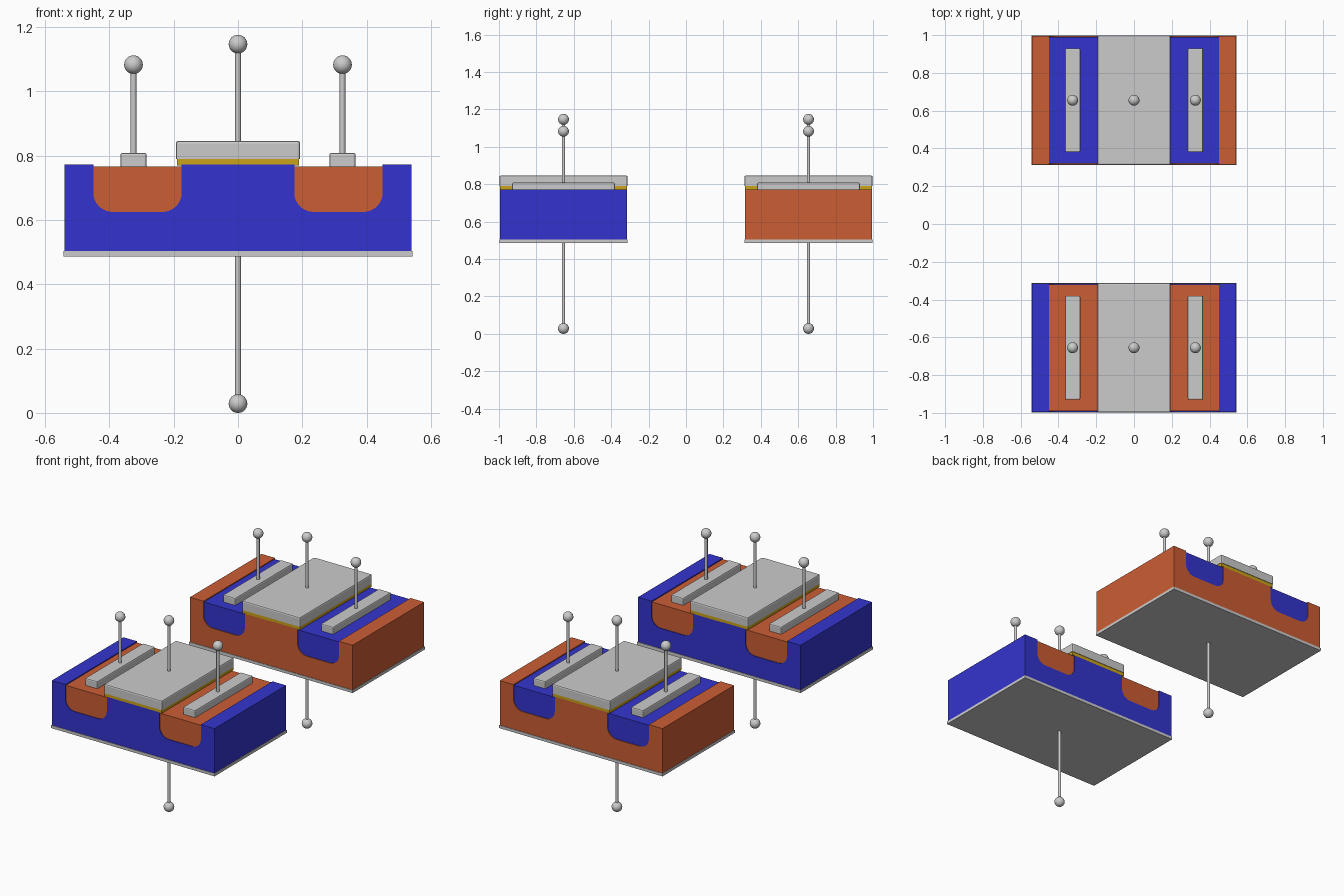
import bpy, bmesh, math
from mathutils import Matrix, Vector

if "Cube" in bpy.data.objects:
    bpy.data.objects.remove(bpy.data.objects["Cube"])


def material(name, rgb):
    m = bpy.data.materials.new(name)
    m.diffuse_color = (*rgb, 1)
    m.use_nodes = True
    m.node_tree.nodes["Principled BSDF"].inputs["Base Color"].default_value = m.diffuse_color
    return m


BLUE = material("blue", (0.034, 0.034, 0.62))
ORANGE = material("orange", (0.6, 0.11, 0.034))
GOLD = material("gold", (0.6, 0.37, 0.01))


def finish(name, bm, mat=None, smooth=False):
    bmesh.ops.recalc_face_normals(bm, faces=bm.faces)
    mesh = bpy.data.meshes.new(name)
    bm.to_mesh(mesh)
    bm.free()
    ob = bpy.data.objects.new(name, mesh)
    bpy.context.collection.objects.link(ob)
    if mat:
        mesh.materials.append(mat)
    if smooth:
        bpy.ops.object.select_all(action='DESELECT')
        bpy.context.view_layer.objects.active = ob
        ob.select_set(True)
        bpy.ops.object.shade_smooth_by_angle(angle=math.radians(35))
    return ob


def extrude(name, profile, y, half, mat):
    """Extrude an xz profile along y, centred on y."""
    bm = bmesh.new()
    face = bm.faces.new([bm.verts.new((px, y - half, pz)) for px, pz in profile])
    ext = bmesh.ops.extrude_face_region(bm, geom=[face])
    moved = [v for v in ext["geom"] if isinstance(v, bmesh.types.BMVert)]
    bmesh.ops.translate(bm, verts=moved, vec=(0, 2 * half, 0))
    return finish(name, bm, mat)


def box(name, x, y, hx, hy, z0, z1, mat=None, bevel=0):
    bm = bmesh.new()
    bmesh.ops.create_cube(bm, size=1, matrix=Matrix.Translation((x, y, (z0 + z1) / 2))
                          @ Matrix.Diagonal((2 * hx, 2 * hy, z1 - z0, 1)))
    if bevel:
        edges = [e for e in bm.edges if max(v.co.z for v in e.verts) > z0 + 0.001]
        bmesh.ops.bevel(bm, geom=edges, offset=bevel, segments=2, profile=0.5, affect='EDGES')
    return finish(name, bm, mat)


def pin(name, x, y, z_base, z_ball):
    """Thin lead with a ball at its free end."""
    bm = bmesh.new()
    bmesh.ops.create_cone(bm, cap_ends=True, segments=20, radius1=0.009, radius2=0.009,
                          depth=abs(z_ball - z_base),
                          matrix=Matrix.Translation((x, y, (z_base + z_ball) / 2)))
    bmesh.ops.create_uvsphere(bm, u_segments=24, v_segments=16, radius=0.029,
                              matrix=Matrix.Translation((x, y, z_ball)))
    return finish(name, bm, smooth=True)


# Well outline, from inner top down round the bottom to outer top
IN, OUT, FLOOR, TOP, BODY_TOP, R = 0.175, 0.45, 0.625, 0.766, 0.772, 0.06


def well(top):
    pts = [(IN, top)]
    for cx, start in ((IN + R, 180), (OUT - R, 270)):
        for i in range(9):
            a = math.radians(start + i * 90 / 8)
            pts.append((cx + R * math.cos(a), FLOOR + R + R * math.sin(a)))
    return pts + [(OUT, top)]


def transistor(label, y, body_mat, well_mat):
    # Substrate with two notches, and its metal underside
    right = well(BODY_TOP) + [(0.54, BODY_TOP), (0.54, 0.5)]
    left = [(-px, pz) for px, pz in reversed(right)]
    extrude(label + "_substrate", left + right, y, 0.34, body_mat)
    box(label + "_base_plate", 0, y, 0.543, 0.343, 0.487, 0.504)
    pin(label + "_base_pin", 0, y, 0.49, 0.032 - 0.003)
    # Gate stack
    box(label + "_gate_oxide", 0, y, 0.19, 0.34, 0.770, 0.792, GOLD)
    box(label + "_gate_plate", 0, y, 0.193, 0.343, 0.79, 0.846, bevel=0.008)
    pin(label + "_gate_pin", 0, y, 0.84, 1.147)
    # Source and drain wells, contacts and pins
    for s, side in ((-1, "source"), (1, "drain")):
        extrude(f"{label}_{side}_well", [(s * px, pz) for px, pz in well(TOP)], y, 0.336, well_mat)
        box(f"{label}_{side}_contact", s * 0.325, y, 0.041, 0.275, 0.764, 0.809, bevel=0.007)
        pin(f"{label}_{side}_pin", s * 0.325, y, 0.80, 1.083)


transistor("front", -0.655, BLUE, ORANGE)
transistor("back", 0.655, ORANGE, BLUE)
